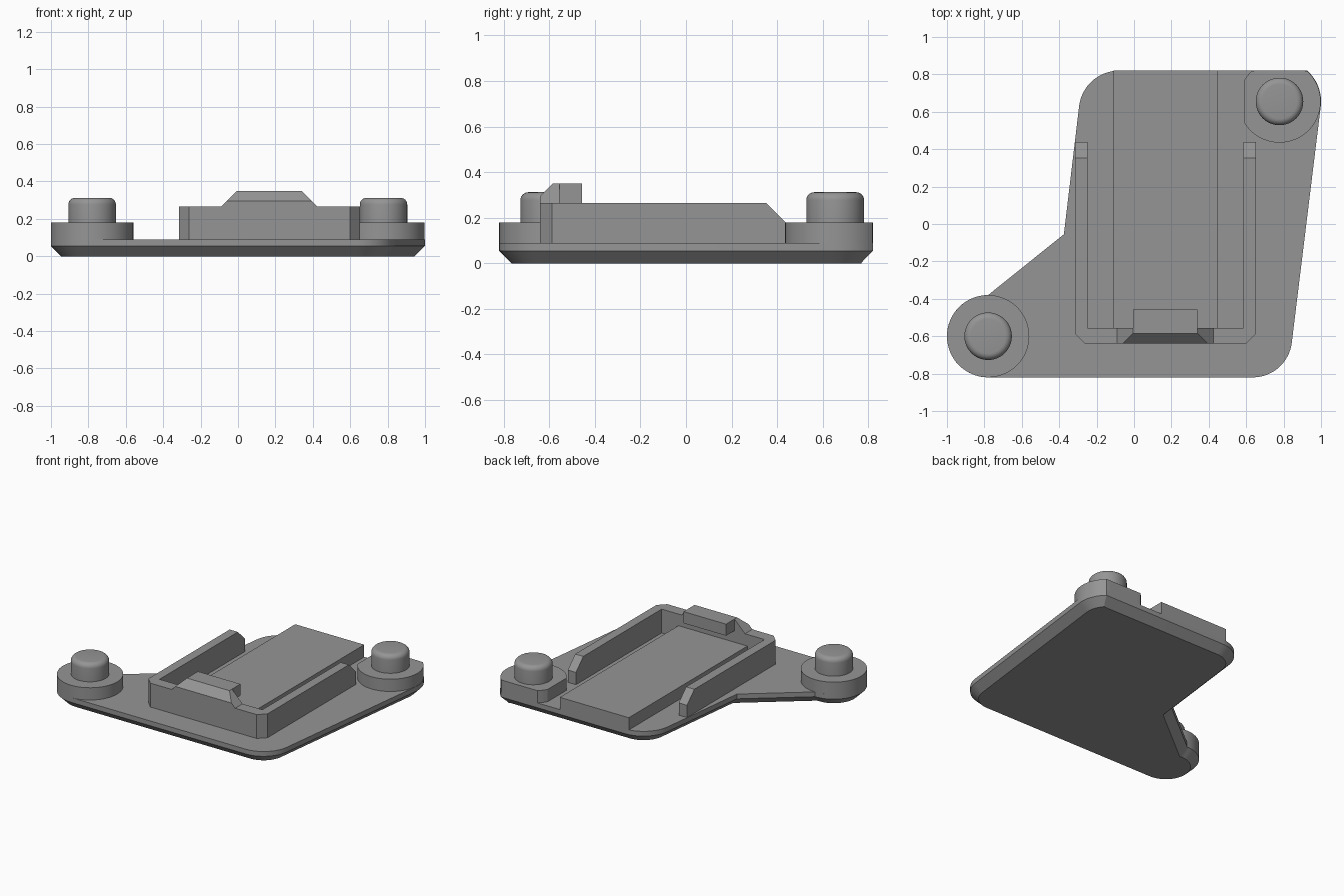
import bpy, bmesh, math

if "Cube" in bpy.data.objects:
    bpy.data.objects.remove(bpy.data.objects["Cube"])

grey = bpy.data.materials.new("plain grey")
grey.diffuse_color = (0.3, 0.3, 0.3, 1)
grey.use_nodes = True
grey.node_tree.nodes["Principled BSDF"].inputs["Base Color"].default_value = grey.diffuse_color


def finish(name, bm):
    bmesh.ops.recalc_face_normals(bm, faces=bm.faces)
    me = bpy.data.meshes.new(name)
    bm.to_mesh(me)
    bm.free()
    me.materials.append(grey)
    ob = bpy.data.objects.new(name, me)
    bpy.context.collection.objects.link(ob)
    bpy.ops.object.select_all(action='DESELECT')
    bpy.context.view_layer.objects.active = ob
    ob.select_set(True)
    bpy.ops.object.shade_smooth_by_angle(angle=math.radians(28))
    return ob


def loft(name, rings):
    """Closed solid through rings of equal point count."""
    bm = bmesh.new()
    vs = [[bm.verts.new(p) for p in r] for r in rings]
    n = len(rings[0])
    for a, b in zip(vs, vs[1:]):
        for i in range(n):
            j = (i + 1) % n
            bm.faces.new((a[i], a[j], b[j], b[i]))
    bm.faces.new(vs[0][::-1])
    bm.faces.new(vs[-1])
    return finish(name, bm)


def at(pts, z):
    return [(x, y, z) for x, y in pts]


def arc(cx, cy, r, a0, a1, n):
    return [(cx + r * math.cos(math.radians(a0 + (a1 - a0) * i / n)),
             cy + r * math.sin(math.radians(a0 + (a1 - a0) * i / n))) for i in range(n + 1)]


def inset(pts, d):
    """Mitred inward offset of a counter-clockwise outline."""
    out = []
    for i, (x, y) in enumerate(pts):
        (px, py), (qx, qy) = pts[i - 1], pts[(i + 1) % len(pts)]
        l1, l2 = math.hypot(x - px, y - py), math.hypot(qx - x, qy - y)
        n1 = (-(y - py) / l1, (x - px) / l1)
        n2 = (-(qy - y) / l2, (qx - x) / l2)
        k = d / (1 + n1[0] * n2[0] + n1[1] * n2[1])
        out.append((x + (n1[0] + n2[0]) * k, y + (n1[1] + n2[1]) * k))
    return out


# Heights and the two mounting points
FLOOR, STEP, RIM, TOP = 0.09, 0.18, 0.265, 0.35
BACK = 0.82
LEFT, RIGHT, R = (-0.78, -0.6), (0.778, 0.655), 0.22

# Base plate with chamfered underside
outline = (arc(*LEFT, R, 90, 270, 32)
           + arc(0.635, -0.61, 0.21, 270, 353, 16)
           + arc(*RIGHT, R + 0.002, -7, 48, 12)
           + arc(-0.08, BACK - 0.215, 0.215, 90, 173, 16)
           + [(-0.375, -0.055)])
loft("base_plate", [at(inset(outline, 0.055), 0), at(outline, 0.055), at(outline, FLOOR)])

# Round bosses, the right one trimmed by the back edge and the slot
loft("left_boss", [at(arc(*LEFT, R, 0, 354, 59), z) for z in (FLOOR, STEP)])
trimmed = [(max(x, 0.587), min(y, BACK)) for x, y in arc(*RIGHT, R, 0, 354, 59)]
loft("right_boss", [at(trimmed, z) for z in (FLOOR, STEP)])

# Pins with rounded top edges
for name, c in (("left_pin", LEFT), ("right_pin", RIGHT)):
    rings = [at(arc(*c, 0.127, 0, 352.5, 47), STEP)]
    for i in range(7):
        t = math.radians(15 * i)
        rings.append(at(arc(*c, 0.092 + 0.035 * math.cos(t), 0, 352.5, 47),
                        0.277 + 0.035 * math.sin(t)))
    loft(name, rings)

# Raised centre slab
loft("centre_slab", [at([(-0.11, -0.56), (0.45, -0.56), (0.45, BACK), (-0.11, BACK)], z)
                     for z in (FLOOR, STEP)])

# U-shaped cradle wall, with the tips of the arms cut at a slope
X0, X1, Y0, C = -0.315, 0.652, -0.64, 0.052
IN0, IN1, INY = -0.248, 0.586, -0.555


def cradle(y_end, z):
    return at([(X0 + C, Y0), (X1 - C, Y0), (X1, Y0 + C), (X1, y_end), (IN1, y_end),
               (IN1, INY), (IN0, INY), (IN0, y_end), (X0, y_end), (X0, Y0 + C)], z)


loft("cradle_wall", [cradle(0.438, FLOOR), cradle(0.438, STEP), cradle(0.353, RIM)])


# Clip on the front wall: sloped ends, chamfered front, overhanging lip
def clip(x0, x1, y0, z):
    return at([(x0, y0), (x1, y0), (x1, INY), (x0, INY)], z)


loft("clip_base", [clip(-0.09, 0.425, Y0, RIM), clip(-0.06, 0.395, Y0, 0.295),
                   clip(-0.005, 0.34, -0.585, TOP)])
loft("clip_lip", [at([(-0.005, INY), (0.34, INY), (0.34, -0.457), (-0.005, -0.457)], z)
                  for z in (RIM, TOP)])
